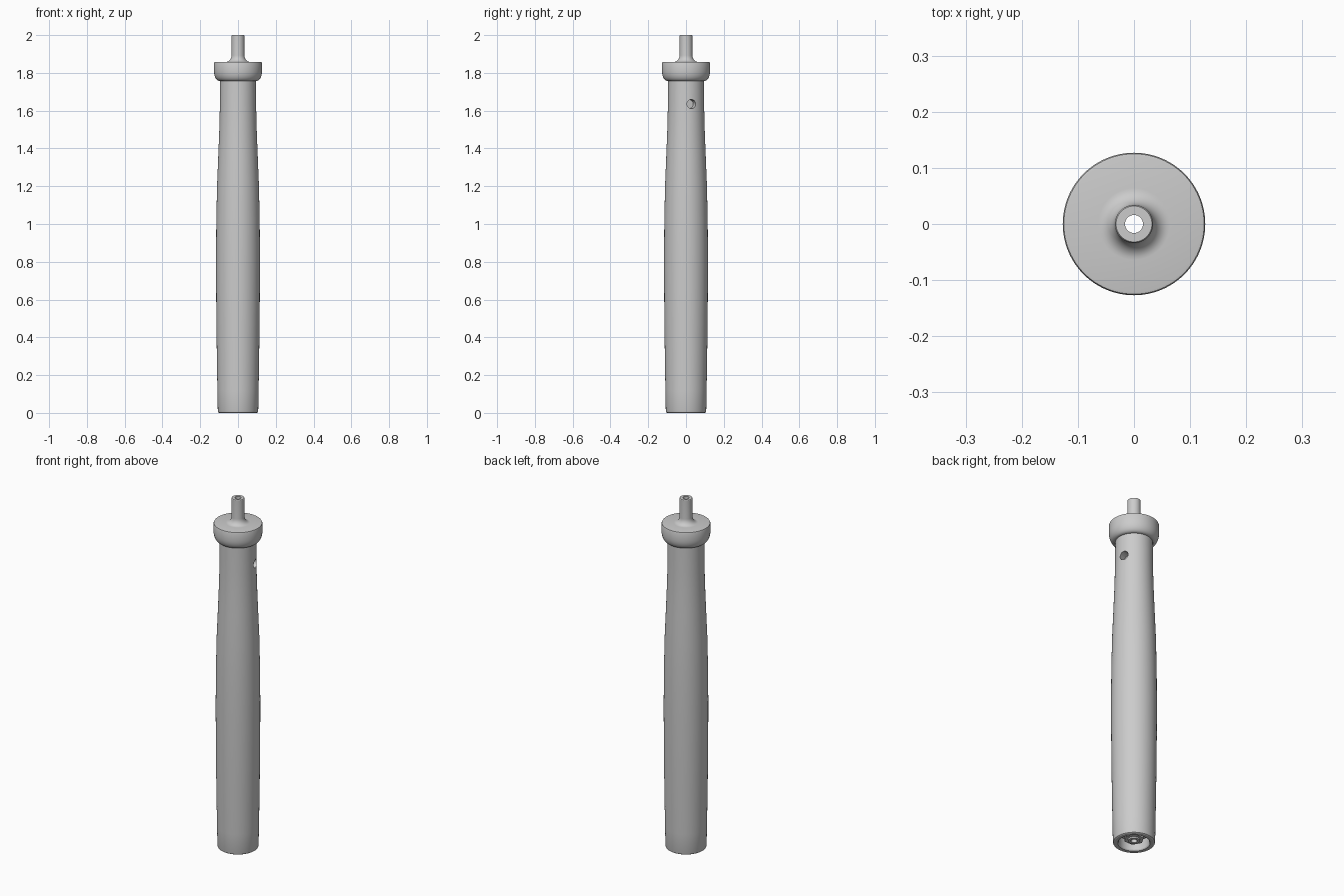
import bpy
import bmesh
import math

cube = bpy.data.objects.get("Cube")
if cube:
    bpy.data.objects.remove(cube, do_unlink=True)

SEGMENTS = 96

metal = bpy.data.materials.new("satin grey")
metal.use_nodes = True
GREY = (0.6, 0.6, 0.6, 1)
metal.diffuse_color = GREY
metal.node_tree.nodes["Principled BSDF"].inputs["Base Color"].default_value = GREY


def lathe(name, profile, sides=SEGMENTS):
    """Spin a closed (radius, height) outline about z."""
    bm = bmesh.new()
    rings = []
    for r, z in profile:
        rings.append([bm.verts.new((r * math.cos(math.tau * i / sides),
                                    r * math.sin(math.tau * i / sides), z))
                      for i in range(sides)])
    for a, b in zip(rings, rings[1:] + rings[:1]):
        for i in range(sides):
            j = (i + 1) % sides
            bm.faces.new((a[i], a[j], b[j], b[i]))
    bmesh.ops.recalc_face_normals(bm, faces=bm.faces)
    mesh = bpy.data.meshes.new(name)
    bm.to_mesh(mesh)
    bm.free()
    obj = bpy.data.objects.new(name, mesh)
    bpy.context.collection.objects.link(obj)
    mesh.materials.append(metal)
    return obj


def smooth(obj):
    bpy.ops.object.select_all(action="DESELECT")
    obj.select_set(True)
    bpy.context.view_layer.objects.active = obj
    bpy.ops.object.shade_smooth_by_angle(angle=math.radians(30))


BORE = 0.016

# Swelling grip with a rounded foot and a recess underneath
grip = lathe("grip", [
    (BORE, 0.06), (0.078, 0.06), (0.078, 0.006), (0.082, 0),
    (0.1, 0), (0.105, 0.003), (0.107, 0.01), (0.109, 0.12), (0.112, 0.3),
    (0.115, 0.55), (0.116, 0.8), (0.115, 1.0), (0.111, 1.2), (0.104, 1.37),
    (0.099, 1.5), (0.096, 1.62), (0.095, 1.76), (BORE, 1.76)])

# Side hole drilled towards the bore
bpy.ops.mesh.primitive_cylinder_add(vertices=32, radius=0.024, depth=0.1)
drill = bpy.context.object
drill.name = "side_hole_cutter"
turn = math.asin(0.3)
drill.location = (0.1 * math.cos(turn), 0.1 * math.sin(turn), 1.635)
drill.rotation_euler = (0, math.pi / 2, turn)
drill.hide_render = True
drill.hide_viewport = False
cut = grip.modifiers.new("side hole", "BOOLEAN")
cut.operation = "DIFFERENCE"
cut.solver = "EXACT"
cut.object = drill
bpy.context.view_layer.objects.active = grip
bpy.ops.object.modifier_apply(modifier=cut.name)
bpy.data.objects.remove(drill, do_unlink=True)
smooth(grip)

# Bulging collar flowing into the top pin
bulge = [(0.098 + 0.029 * math.sin(a), 1.81 - 0.053 * math.cos(a))
         for a in (math.pi / 2 * i / 8 for i in range(9))]
fillet = [(0.064 - 0.03 * math.sin(a), 1.893 - 0.035 * math.cos(a))
          for a in (math.pi / 2 * i / 8 for i in range(9))]
collar = lathe("collar_and_pin",
               [(BORE, 1.757)] + bulge +
               [(0.127, 1.852), (0.125, 1.857), (0.121, 1.858)] + fillet +
               [(0.034, 1.997), (0.032, 2.0), (BORE, 2.0)])
smooth(collar)

# Hexagonal nut and rod end inside the foot recess
nut = lathe("foot_nut", [(0.03, 0.02), (0.052, 0.02), (0.052, 0.06), (0.03, 0.06)], 6)
rod = lathe("rod_end", [(BORE, 0.012), (0.031, 0.012), (0.031, 0.06), (BORE, 0.06)])
smooth(rod)
